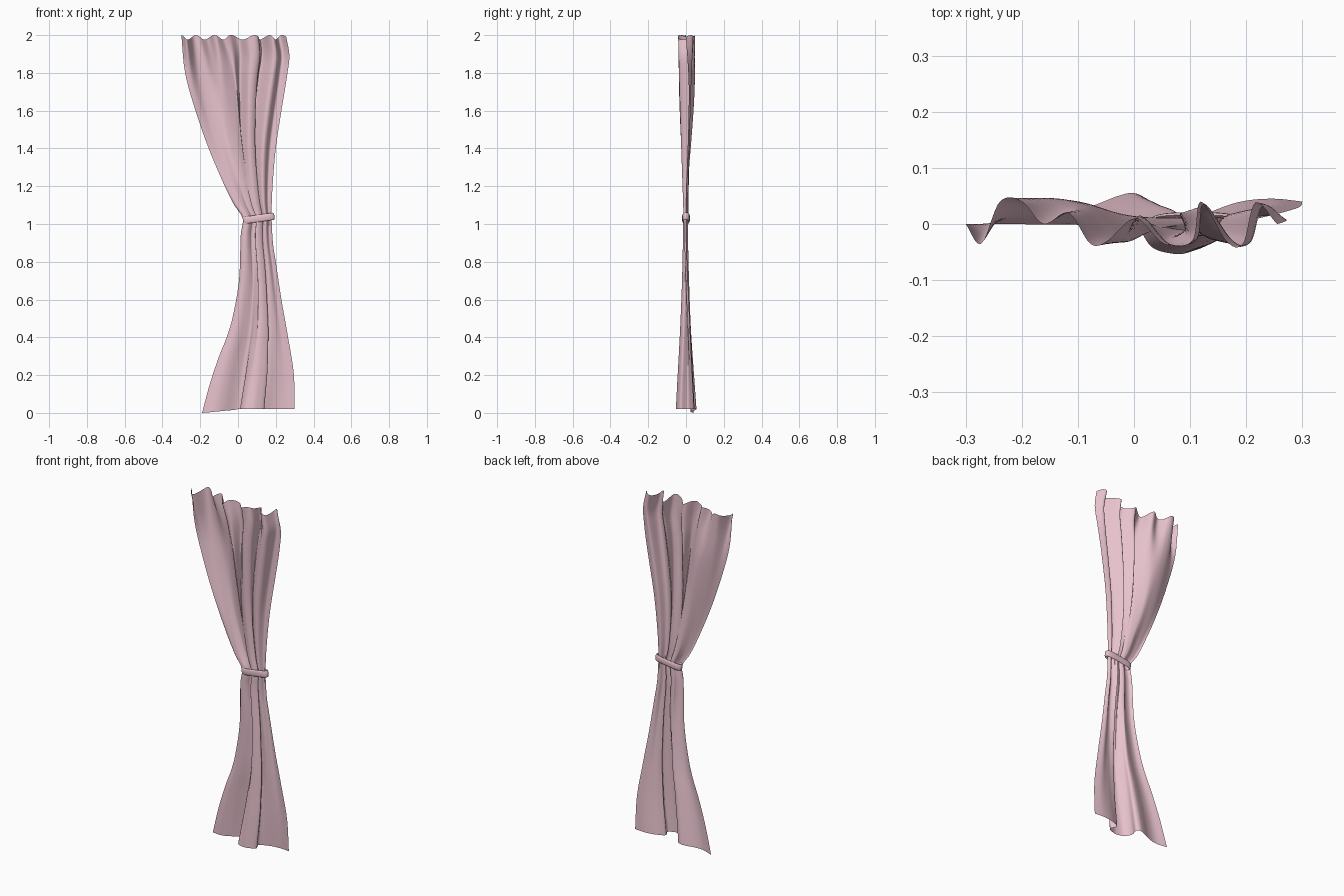
import bpy, bmesh
from math import sin, cos, pi, radians
from mathutils import Matrix

if "Cube" in bpy.data.objects:
    bpy.data.objects.remove(bpy.data.objects["Cube"])


def spline(ks, vs, t):
    """Smooth curve through the values vs at the increasing knots ks."""
    i = 0
    while i < len(ks) - 2 and t > ks[i + 1]:
        i += 1

    def slope(j):
        a, b = max(j - 1, 0), min(j + 1, len(ks) - 1)
        return (vs[b] - vs[a]) / (ks[b] - ks[a])
    h = ks[i + 1] - ks[i]
    s = (t - ks[i]) / h
    return ((2*s**3 - 3*s**2 + 1) * vs[i] + (s**3 - 2*s**2 + s) * h * slope(i)
            + (3*s**2 - 2*s**3) * vs[i + 1] + (s**3 - s**2) * h * slope(i + 1))


def make(name, bm, mat):
    bmesh.ops.recalc_face_normals(bm, faces=bm.faces)
    me = bpy.data.meshes.new(name)
    bm.to_mesh(me)
    bm.free()
    ob = bpy.data.objects.new(name, me)
    bpy.context.collection.objects.link(ob)
    me.materials.append(mat)
    bpy.context.view_layer.objects.active = ob
    ob.select_set(True)
    bpy.ops.object.shade_smooth_by_angle(angle=radians(60))
    ob.select_set(False)
    return ob


def grid_faces(bm, rows, wrap=False):
    for i in range(len(rows) if wrap else len(rows) - 1):
        a, b = rows[i], rows[(i + 1) % len(rows)]
        n = len(a)
        for j in range(n if wrap else n - 1):
            k = (j + 1) % n
            bm.faces.new((a[j], a[k], b[k], b[j]))


pink = bpy.data.materials.new("pink_cloth")
pink.diffuse_color = (0.80, 0.54, 0.61, 1)
pink.use_nodes = True
pink.node_tree.nodes["Principled BSDF"].inputs["Base Color"].default_value = pink.diffuse_color

# side outlines of the curtain
LZ = [0, .15, .3, .4, .5, .7, .95, 1.03, 1.1, 1.2, 1.4, 1.6, 1.8, 2]
LX = [-.19, -.15, -.10, -.06, -.03, .005, .015, .025, -.02, -.07, -.155, -.225, -.28, -.30]
RZ = [0, .2, .4, .6, .8, .9, 1.05, 1.2, 1.4, 1.6, 1.8, 1.9, 2]
RX = [.30, .295, .265, .23, .20, .185, .178, .183, .20, .23, .262, .272, .255]

# fold sections at hem, below waist, waist, upper body, top: width fraction and depth
hem_f = [0, .12, .22, .33, .39, .43, .41, .45, .53, .59, .67, .64, .71, .80, .90, 1]
hem_y = [.04, .025, .03, .05, .055, .04, 0, -.04, -.053, -.05, -.03, .01, .03, .042, .045, .04]
tie_f = [0, .05, .12, .2, .28, .33, .42, .5, .46, .58, .69, .63, .75, .82, .9, 1]
tie_y = [0, -.01, -.012, -.01, 0, .01, .01, 0, -.012, -.013, 0, .012, -.01, -.01, .01, 0]
mid_f = [0, .06, .13, .22, .3, .37, .45, .50, .53, .62, .7, .71, .82, .88, .92, 1]
mid_y = [0, .01, .035, .045, .04, .025, -.01, -.03, .015, -.035, -.02, .025, -.03, -.025, .025, .015]
top_f = [0, .05, .11, .18, .25, .33, .4, .455, .545, .636, .727, .755, .836, .89, .93, 1]
top_y = [0, -.035, .04, .04, 0, .02, -.035, -.03, .01, -.035, -.03, .04, -.03, -.035, .038, 0]
low_f = [a * .4 + b * .6 for a, b in zip(hem_f, tie_f)]
low_y = [a * .3 + b * .6 for a, b in zip(hem_y, tie_y)]
LEVELS = [0, .6, 1.03, 1.7, 2]
FS = list(zip(hem_f, low_f, tie_f, mid_f, top_f))
YS = list(zip(hem_y, low_y, tie_y, mid_y, top_y))

# curtain cloth: one folded sheet
bm = bmesh.new()
knots = list(range(16))
COLS, ROWS = 120, 80
rows = []
for r in range(ROWS + 1):
    z = 2 * r / ROWS
    f = [spline(LEVELS, v, z) for v in FS]
    y = [spline(LEVELS, v, z) for v in YS]
    left, right = spline(LZ, LX, z), spline(RZ, RX, z)
    row = []
    for c in range(COLS + 1):
        u = 15 * c / COLS
        # hem rises slightly to the right, top edge is gently scalloped
        lift = .02 * min(1, u / 4) * max(0, 1 - z / .4)
        dip = .012 * (1 - cos(u * 2.6)) * max(0, (z - 1.8) / .2)
        row.append(bm.verts.new((left + (right - left) * spline(knots, f, u),
                                 spline(knots, y, u), z + lift - dip)))
    rows.append(row)
grid_faces(bm, rows)
make("curtain_cloth", bm, pink)

# tie band: flat rounded loop around the waist, tilted up to the right
bm = bmesh.new()
rings = []
for i in range(48):
    a = 2 * pi * i / 48
    ca, sa = cos(a), sin(a)
    px = .079 * abs(ca) ** .6 * (1 if ca > 0 else -1)
    py = .016 * abs(sa) ** .6 * (1 if sa > 0 else -1)
    ring = []
    for j in range(12):
        b = 2 * pi * j / 12
        out = .005 * cos(b)
        ring.append(bm.verts.new((px + out * ca, py + out * sa, .019 * sin(b))))
    rings.append(ring)
grid_faces(bm, rings, wrap=True)
bm.transform(Matrix.Translation((.11, 0, 1.03)) @ Matrix.Rotation(radians(-8), 4, 'Y'))
make("tie_band", bm, pink)
